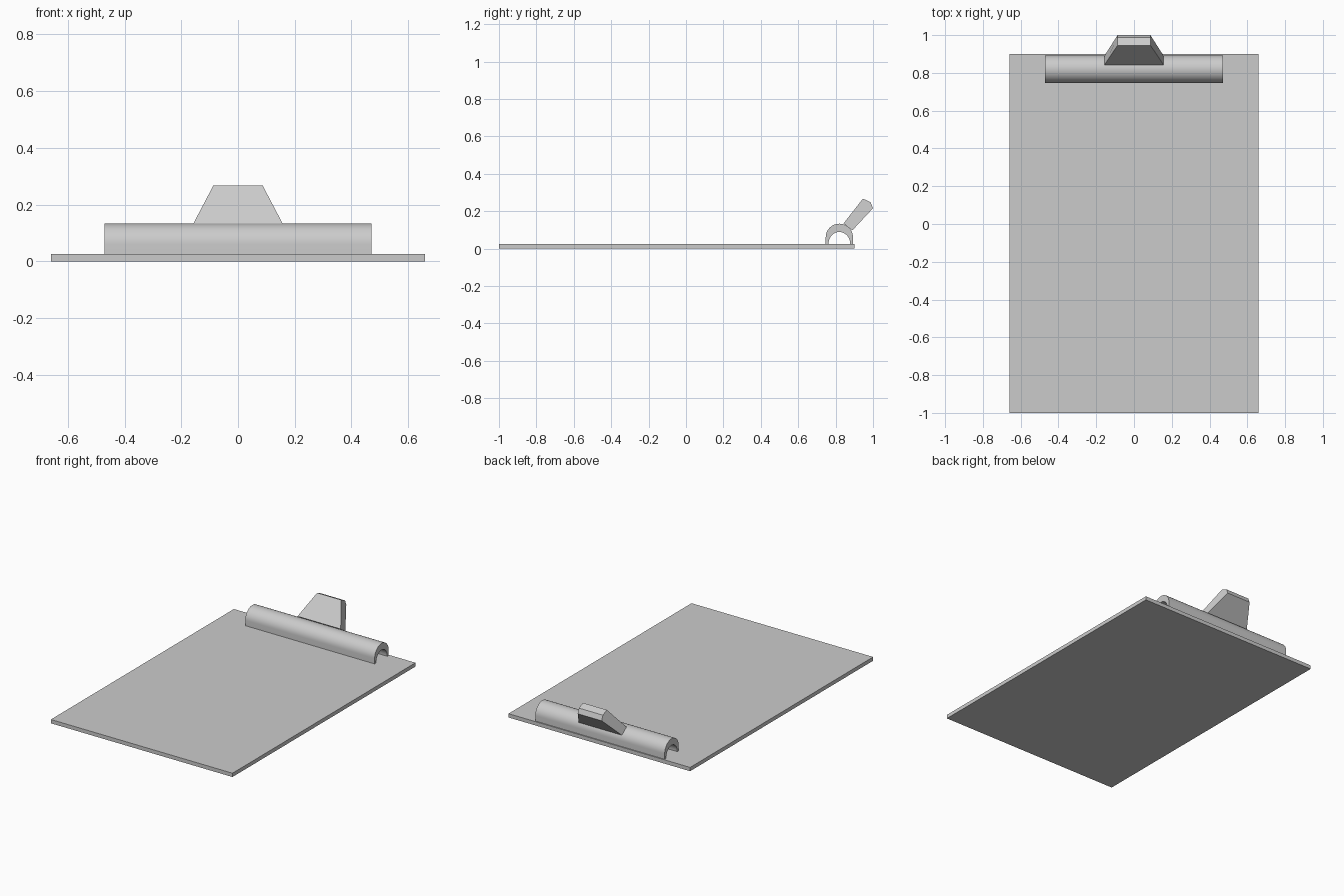
import bpy, bmesh, math

cube = bpy.data.objects.get("Cube")
if cube:
    bpy.data.objects.remove(cube, do_unlink=True)

grey = bpy.data.materials.new("light_grey")
grey.use_nodes = True
colour = (0.6, 0.6, 0.6, 1)
grey.diffuse_color = colour
grey.node_tree.nodes["Principled BSDF"].inputs["Base Color"].default_value = colour


def extrude_profile(name, profile, smooth=False):
    """Span a side profile of (y, z, half width) points symmetrically across x."""
    bm = bmesh.new()
    left = [bm.verts.new((w, y, z)) for y, z, w in profile]
    right = [bm.verts.new((-w, y, z)) for y, z, w in profile]
    bm.faces.new(left)
    bm.faces.new(right[::-1])
    for i in range(len(profile)):
        j = (i + 1) % len(profile)
        bm.faces.new((left[i], right[i], right[j], left[j]))
    bmesh.ops.recalc_face_normals(bm, faces=bm.faces)
    mesh = bpy.data.meshes.new(name)
    bm.to_mesh(mesh)
    bm.free()
    mesh.materials.append(grey)
    obj = bpy.data.objects.new(name, mesh)
    bpy.context.collection.objects.link(obj)
    if smooth:
        bpy.ops.object.select_all(action='DESELECT')
        obj.select_set(True)
        bpy.context.view_layer.objects.active = obj
        bpy.ops.object.shade_smooth_by_angle(angle=math.radians(30))
    return obj


def arch(centre_z, radius_y, radius_z, steps=24):
    """Half ellipse over the clamp axis, from front to back."""
    angles = [math.pi * (1 - i / steps) for i in range(steps + 1)]
    return [(0.82 + radius_y * math.cos(a), centre_z + radius_z * math.sin(a))
            for a in angles]


# Flat board
thick = 0.025
extrude_profile("board", [(y, z, 0.66) for y, z in
                          ((-1, 0), (0.9, 0), (0.9, thick), (-1, thick))])

# Arched clamp bar, open underneath
outer = [(0.747, thick)] + arch(0.06, 0.073, 0.073) + [(0.893, thick)]
inner = arch(thick, 0.058, 0.064)[::-1]
extrude_profile("clamp_bar", [(y, z, 0.47) for y, z in outer + inner], smooth=True)

# Tapered thumb lever leaning backwards
extrude_profile("thumb_lever", [
    (0.842, 0.134, 0.157), (0.946, 0.267, 0.087), (0.987, 0.248, 0.087),
    (1.0, 0.216, 0.087), (0.89, 0.098, 0.157)])
